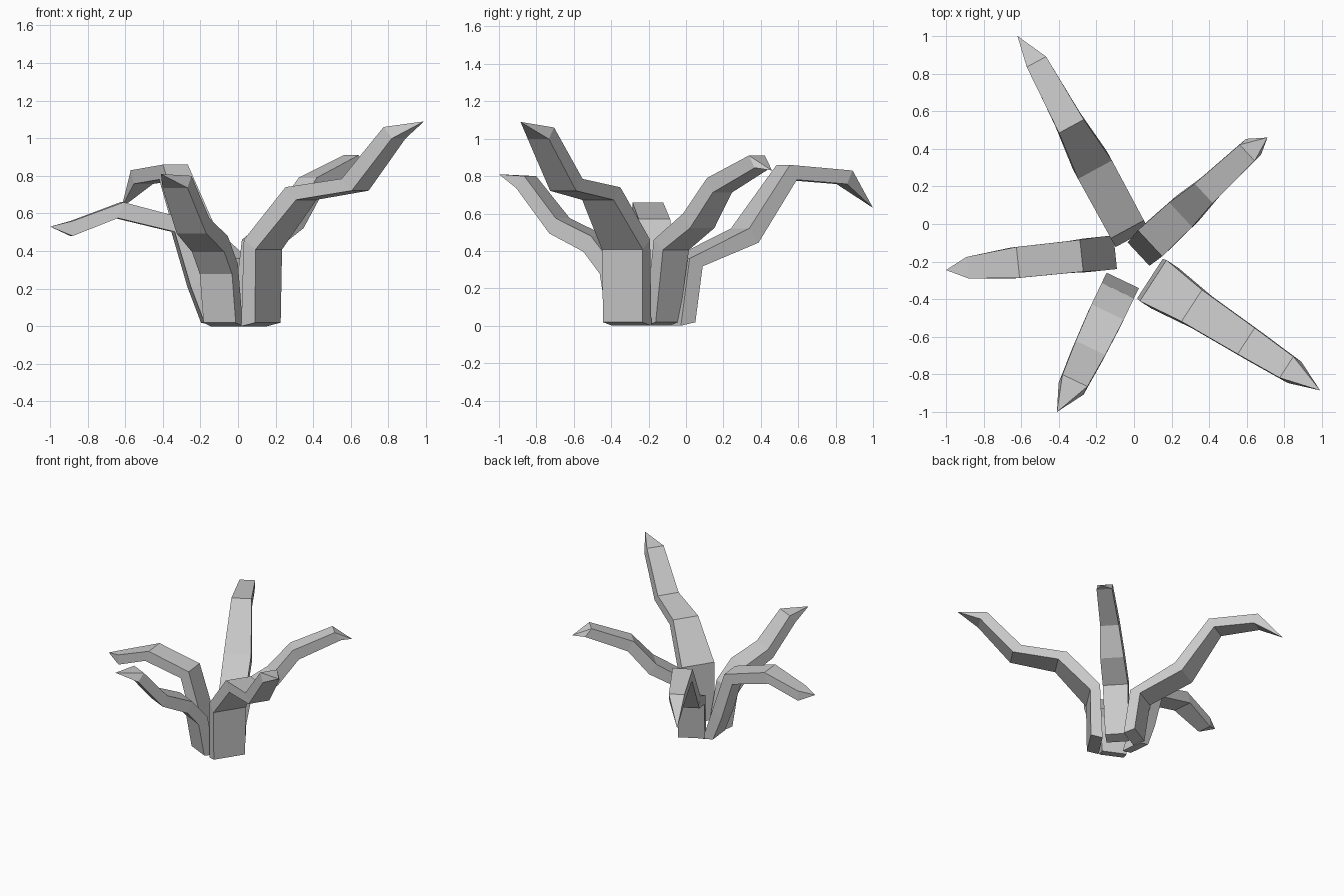
import bpy
import bmesh
from math import sin, cos, radians
from mathutils import Vector

default_cube = bpy.data.objects.get("Cube")
if default_cube:
    bpy.data.objects.remove(default_cube, do_unlink=True)

# Single pale grey colour
grey = bpy.data.materials.new("pale_grey")
grey.use_nodes = True
grey.diffuse_color = (0.6, 0.6, 0.6, 1)
grey.node_tree.nodes["Principled BSDF"].inputs["Base Color"].default_value = (0.6, 0.6, 0.6, 1)

THICKNESS = (0.09, 0.09, 0.095, 0.09, 0.08)


def make_leaf(name, root, azimuth, rings, tip):
    """Bent rectangular blade ending in a point.
    Each ring is (reach, height, width, tilt): the middle of the blade's upper
    edge, its width, and the downward tilt of the line to the underside."""
    angle = radians(azimuth)
    outward = Vector((cos(angle), sin(angle), 0))
    side = Vector((-sin(angle), cos(angle), 0))
    up = Vector((0, 0, 1))
    origin = Vector((root[0], root[1], 0))

    bm = bmesh.new()
    loops = []
    for (reach, height, width, tilt), thick in zip(rings, THICKNESS):
        upper = origin + outward * reach + up * height
        t = radians(tilt)
        lower = upper + (outward * cos(t) - up * sin(t)) * thick
        half = side * width / 2
        corners = (upper - half, upper + half, lower + half, lower - half)
        loops.append([bm.verts.new(c) for c in corners])

    # Base cap, blade walls and pointed end
    bm.faces.new(loops[0])
    for a, b in zip(loops, loops[1:]):
        for i in range(4):
            j = (i + 1) % 4
            bm.faces.new((a[i], a[j], b[j], b[i]))
    point = bm.verts.new(tip)
    for i in range(4):
        bm.faces.new((loops[-1][i], loops[-1][(i + 1) % 4], point))
    bmesh.ops.recalc_face_normals(bm, faces=bm.faces)

    mesh = bpy.data.meshes.new(name)
    bm.to_mesh(mesh)
    bm.free()
    mesh.materials.append(grey)
    leaf = bpy.data.objects.new(name, mesh)
    bpy.context.collection.objects.link(leaf)
    return leaf


# Five blades fanning out around an open centre
make_leaf("right_leaf", (-0.10, -0.15), 186,
          [(0, 0, 0.18, -12), (0.08, 0.25, 0.18, 25), (0.18, 0.57, 0.17, 45),
           (0.52, 0.66, 0.165, 70), (0.79, 0.56, 0.115, 90)],
          (-1.0, -0.245, 0.53))

make_leaf("front_right_leaf", (-0.06, -0.30), 244.5,
          [(0, 0, 0.19, -12), (0.06, 0.33, 0.19, 35), (0.186, 0.48, 0.19, 62),
           (0.398, 0.575, 0.174, 65), (0.59, 0.80, 0.147, 53)],
          (-0.41, -1.0, 0.81))

make_leaf("front_left_leaf", (0.085, -0.29), -33,
          [(0, 0, 0.25, -12), (0.02, 0.46, 0.26, 35), (0.265, 0.74, 0.20, 45),
           (0.61, 0.785, 0.166, 45), (0.866, 1.06, 0.134, 50)],
          (0.99, -0.885, 1.09))

make_leaf("back_left_leaf", (0.024, -0.16), 43,
          [(0, 0, 0.17, -12), (0.084, 0.46, 0.19, 37), (0.307, 0.60, 0.178, 55),
           (0.474, 0.79, 0.14, 60), (0.79, 0.91, 0.117, 55)],
          (0.71, 0.46, 0.83))

make_leaf("back_right_leaf", (-0.01, -0.075), 118.5,
          [(0, 0, 0.20, -12), (0.053, 0.36, 0.20, 28), (0.414, 0.52, 0.205, 53),
           (0.677, 0.86, 0.15, 62), (1.067, 0.83, 0.117, 115)],
          (-0.62, 1.0, 0.63))
